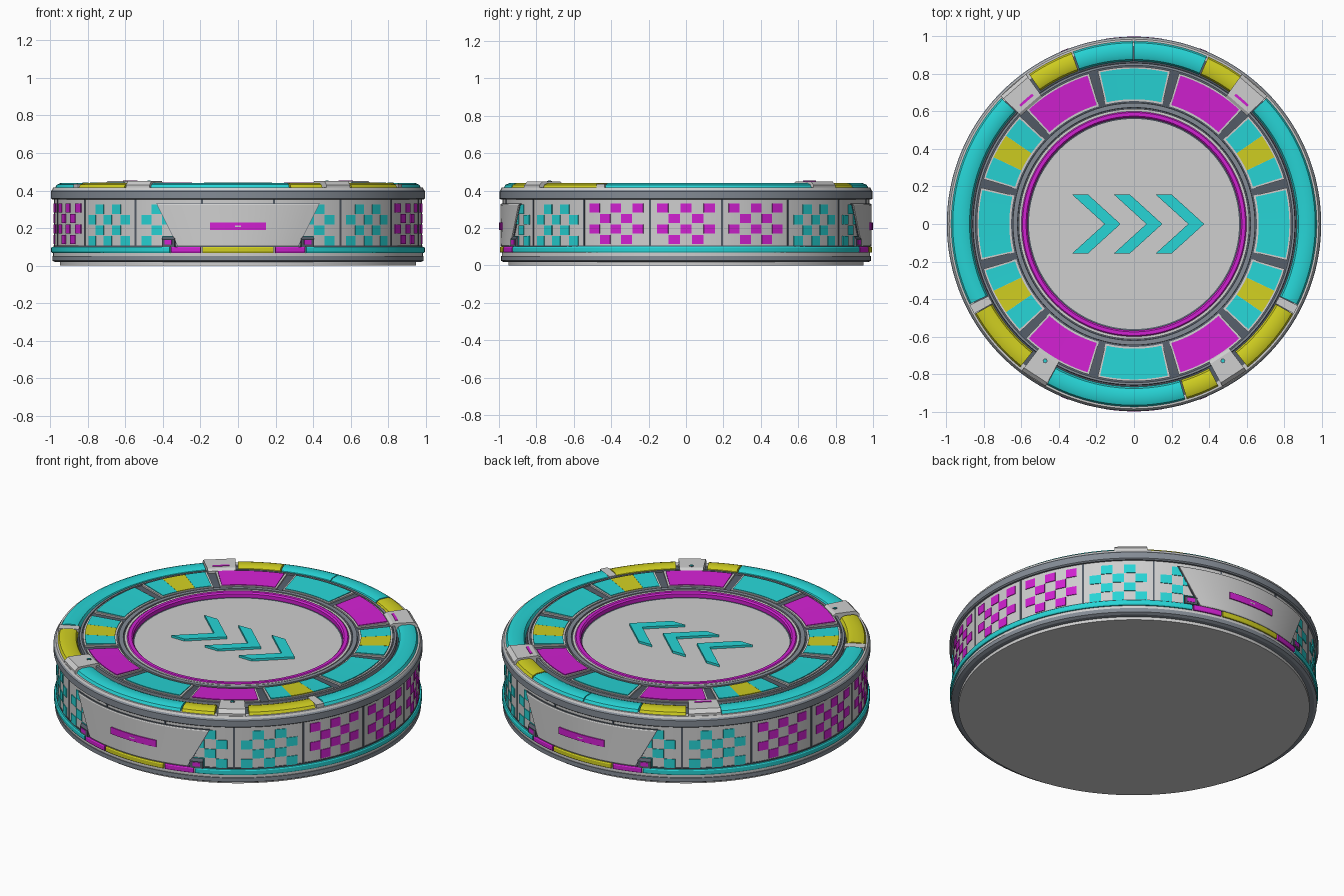
import bpy, bmesh, math

if "Cube" in bpy.data.objects:
    bpy.data.objects.remove(bpy.data.objects["Cube"])


def material(name, r, g, b):
    m = bpy.data.materials.new(name)
    m.diffuse_color = (r, g, b, 1)
    m.use_nodes = True
    m.node_tree.nodes["Principled BSDF"].inputs["Base Color"].default_value = m.diffuse_color
    return m


GREY = material("light grey", 0.62, 0.62, 0.62)
SLATE = material("slate grey", 0.23, 0.26, 0.30)
DARK = material("dark slate", 0.09, 0.11, 0.14)
TEAL = material("teal", 0.02, 0.66, 0.67)
PINK = material("magenta", 0.64, 0.015, 0.64)
YELLOW = material("yellow", 0.63, 0.62, 0.015)


def finish(name, bm, mat):
    bmesh.ops.recalc_face_normals(bm, faces=bm.faces)
    me = bpy.data.meshes.new(name)
    bm.to_mesh(me)
    bm.free()
    me.materials.append(mat)
    ob = bpy.data.objects.new(name, me)
    bpy.context.collection.objects.link(ob)
    return ob


def sweep(bm, prof, a0=0, a1=360, flare=0, step=2.5):
    """Turn a closed (r, z) profile about z; flare widens the arc with height."""
    full = a1 - a0 >= 360
    n = max(1, math.ceil((a1 - a0) / step - 1e-6))
    mid, half = (a0 + a1) / 2, (a1 - a0) / 2
    zmin = min(z for _, z in prof)
    rings = []
    for i in range(n if full else n + 1):
        t = 2 * i / n - 1
        ring = []
        for r, z in prof:
            a = math.radians(mid + t * (half + flare * (z - zmin)))
            ring.append(bm.verts.new((r * math.cos(a), r * math.sin(a), z)))
        rings.append(ring)
    k = len(prof)
    for i in range(n):
        p, q = rings[i], rings[(i + 1) % len(rings)]
        for j in range(k):
            bm.faces.new((p[j], q[j], q[(j + 1) % k], p[(j + 1) % k]))
    if not full:
        bm.faces.new(rings[0])
        bm.faces.new(rings[-1])


def rect(r0, r1, z0, z1):
    return [(r0, z0), (r1, z0), (r1, z1), (r0, z1)]


def ring(name, mat, prof, arcs=((0, 360),), **kw):
    bm = bmesh.new()
    for a0, a1 in arcs:
        sweep(bm, prof, a0, a1, **kw)
    return finish(name, bm, mat)


def disc(name, mat, r, z0, z1, n=144, x=0, y=0):
    bm = bmesh.new()
    pts = [(x + r * math.cos(2 * math.pi * i / n), y + r * math.sin(2 * math.pi * i / n)) for i in range(n)]
    return prism(name, mat, [pts], z0, z1, bm)


def prism(name, mat, outlines, z0, z1, bm=None):
    bm = bm or bmesh.new()
    for pts in outlines:
        lo = [bm.verts.new((x, y, z0)) for x, y in pts]
        hi = [bm.verts.new((x, y, z1)) for x, y in pts]
        bm.faces.new(lo)
        bm.faces.new(hi)
        for i in range(len(pts)):
            j = (i + 1) % len(pts)
            bm.faces.new((lo[i], lo[j], hi[j], hi[i]))
    return finish(name, bm, mat)


def around(centres, half):
    return [(c - half, c + half) for c in centres]


# Base and side bands
disc("base_plate", GREY, 0.95, 0.0, 0.025)
ring("lower_band", SLATE, [(0.90, 0.018), (0.975, 0.018), (0.99, 0.026), (0.99, 0.05), (0.90, 0.05)])
ring("lower_lip", GREY, rect(0.90, 0.985, 0.05, 0.068))
ring("side_wall", GREY, rect(0.90, 0.98, 0.068, 0.352))
ring("wall_groove", DARK, rect(0.95, 0.984, 0.10, 0.107))
ring("upper_rim", SLATE, [(0.90, 0.352), (0.99, 0.352), (0.998, 0.358), (0.998, 0.395), (0.99, 0.405), (0.90, 0.405)])
ring("rim_lip", GREY, [(0.95, 0.40), (0.993, 0.40), (0.985, 0.416), (0.95, 0.416)])

# Bottom trim, with coloured lamps at front and back
trim = [(0.95, 0.068), (0.992, 0.068), (0.996, 0.074), (0.996, 0.094), (0.992, 0.10), (0.95, 0.10)]
ring("bottom_trim", TEAL, trim, [(-68.5, 68.5), (111.5, 248.5)])
ring("trim_lamp_wide", YELLOW, trim, around((90, 270), 11))
ring("trim_lamp_side", PINK, trim, around([c + s for c in (90, 270) for s in (-16.3, 16.3)], 4.7))

# Wall dividers and checkered plates
ring("wall_dividers", DARK, rect(0.97, 0.983, 0.10, 0.352), around([11.25 + 22.5 * i for i in range(16)], 0.3))


def checks(name, mat, centres, parity, width, rows_z, row_h):
    bm = bmesh.new()
    for c in centres:
        for row in range(4):
            for col in range(5):
                if (row + col) % 2 == parity:
                    a = c + (col - 2) * 3.65
                    z = rows_z - row * 0.056
                    sweep(bm, rect(0.976, 0.984, z - row_h, z), a - width, a + width)
    finish(name, bm, mat)


checks("magenta_checks", PINK, [c + d for c in (0, 180) for d in (-22.5, 0, 22.5)], 0, 1.75, 0.332, 0.05)
checks("teal_checks", TEAL, [c + d for c in (90, 270) for d in (-45, -22.5, 22.5, 45)], 1, 1.8, 0.326, 0.052)

# Front and back hatches with name bar and corner clips
hatch = (90, 270)
ring("hatch_outline", DARK, rect(0.95, 0.987, 0.10, 0.331), around(hatch, 19.0), flare=31)
ring("hatch_panel", GREY, [(0.95, 0.104), (0.99, 0.104), (0.993, 0.11), (0.993, 0.322), (0.99, 0.328), (0.95, 0.328)],
     around(hatch, 18.8), flare=31)
ring("hatch_bar", PINK, rect(0.98, 0.999, 0.19, 0.23), around(hatch, 8.6))
ring("hatch_bar_mark", GREY, rect(0.99, 1.0, 0.206, 0.213), around(hatch, 0.9))
clip = [c + s * 21.9 for c in hatch for s in (-1, 1)]
ring("hatch_clip", DARK, [(0.95, 0.10), (0.998, 0.10), (0.998, 0.14), (0.985, 0.155), (0.95, 0.155)], around(clip, 2.1))
ring("hatch_clip_light", PINK, rect(0.99, 1.0, 0.112, 0.135), around(clip, 1.2))

# Top deck rings
ring("top_deck", DARK, [(0.56, 0.35), (0.96, 0.35), (0.96, 0.41), (0.86, 0.41), (0.85, 0.428), (0.62, 0.42), (0.56, 0.40)])
ring("outer_deck_ring", SLATE, rect(0.845, 0.858, 0.41, 0.436))
ring("inner_deck_ring", SLATE, [(0.618, 0.40), (0.648, 0.40), (0.645, 0.43), (0.621, 0.43)])
ring("white_collar", GREY, rect(0.60, 0.614, 0.39, 0.428))
ring("glow_ring", PINK, [(0.567, 0.38), (0.602, 0.38), (0.602, 0.424), (0.594, 0.432), (0.575, 0.432), (0.567, 0.424)])
disc("centre_plate", GREY, 0.575, 0.36, 0.40)

# Arrow chevrons on the centre plate
chevron = [(-0.33, 0.157), (-0.245, 0.157), (-0.072, 0), (-0.245, -0.157), (-0.33, -0.157), (-0.157, 0)]
prism("chevrons", TEAL, [[(x + 0.223 * i, y) for x, y in chevron] for i in range(3)], 0.395, 0.413)

# Twelve inner panels: pale frame below, coloured plates above
ring("panel_frames", GREY, [(0.655, 0.41), (0.838, 0.41), (0.838, 0.437), (0.655, 0.429)],
     around(range(0, 360, 30), 13.4))
plate = [(0.665, 0.42), (0.828, 0.42), (0.828, 0.442), (0.665, 0.433)]
split = (30, 150, 210, 330)
ring("teal_panels", TEAL, plate,
     around((0, 90, 180, 270), 12.6) + around([c + s * 8.6 for c in split for s in (-1, 1)], 4.0))
ring("magenta_panels", PINK, plate, around((60, 120, 240, 300), 12.6))
ring("yellow_panels", YELLOW, plate, around(split, 4.55))

# Rounded outer cushions
cushion = [(0.868, 0.40), (0.972, 0.40), (0.975, 0.415), (0.966, 0.431), (0.945, 0.44),
           (0.898, 0.44), (0.877, 0.431), (0.868, 0.415)]
ring("teal_cushions", TEAL, cushion, [(66.5, 90), (90.3, 109.5), (-26.3, 43.5), (136.5, 206), (241.5, 286.3)])
ring("yellow_cushions", YELLOW, cushion,
     [(54, 66), (110, 125), (-51.5, -29.5), (-73.2, -62.5), (209.5, 231.5)])
ring("cushion_spacers", GREY, rect(0.865, 0.977, 0.40, 0.436), [(-29.3, -26.5), (206.3, 209.3)])

# Clamps between the cushions
body = [(0.835, 0.40), (0.985, 0.40), (0.985, 0.43), (0.965, 0.45), (0.85, 0.45), (0.835, 0.44)]
ring("back_clamps", GREY, body, around((49, 131), 5.2), step=20)
ring("front_clamps", GREY, body, around((-57, 237), 4.4), step=20)
ring("back_clamp_bar", PINK, rect(0.868, 0.882, 0.445, 0.453), around((49, 131), 3.0))
for side, a in (("right", -57), ("left", 237)):
    x, y = 0.87 * math.cos(math.radians(a)), 0.87 * math.sin(math.radians(a))
    disc("clamp_socket_" + side, DARK, 0.013, 0.445, 0.452, 12, x, y)
    disc("clamp_stud_" + side, TEAL, 0.008, 0.445, 0.454, 12, x, y)

# Smooth the curves, keep the edges crisp
bpy.ops.object.select_all(action='SELECT')
bpy.context.view_layer.objects.active = bpy.context.selected_objects[0]
bpy.ops.object.shade_smooth_by_angle(angle=math.radians(25))
